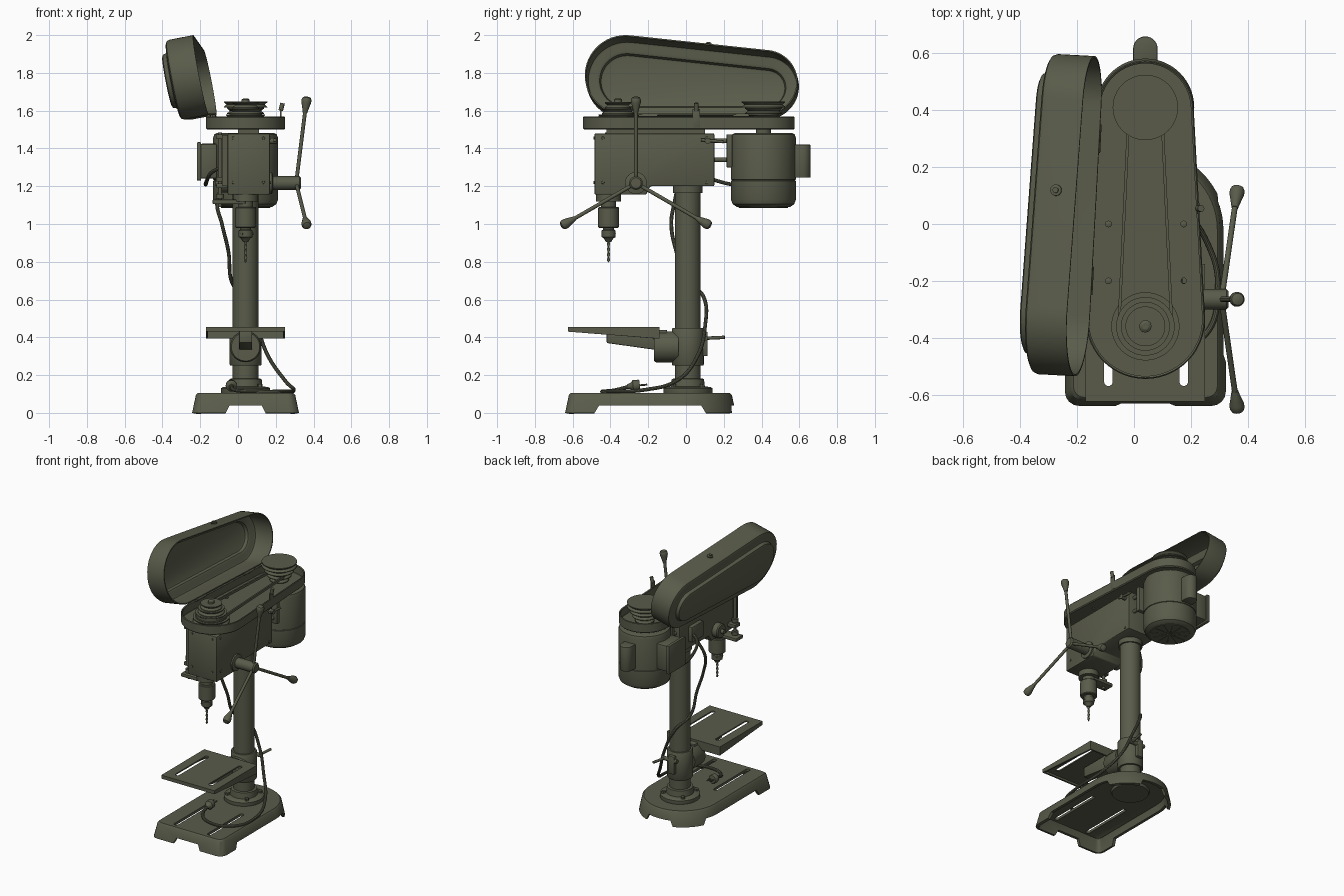
import bpy, bmesh, math
from mathutils import Vector, Matrix
from math import sin, cos, pi, radians

if "Cube" in bpy.data.objects:
    bpy.data.objects.remove(bpy.data.objects["Cube"])

paint = bpy.data.materials.new("olive_grey_paint")
paint.diffuse_color = (0.10, 0.105, 0.068, 1)
paint.use_nodes = True
paint.node_tree.nodes["Principled BSDF"].inputs["Base Color"].default_value = paint.diffuse_color
CX = 0.04  # column and spindle axis


def modify(o, kind, **kw):
    m = o.modifiers.new(kind, kind)
    for k, v in kw.items():
        setattr(m, k, v)
    bpy.context.view_layer.objects.active = o
    bpy.ops.object.modifier_apply(modifier=m.name)


def loft(name, rings, cap0=True, cap1=True, solid=0, bevel=0):
    n, bm = len(rings[0]), bmesh.new()
    vs = [[bm.verts.new(p) for p in r] for r in rings]
    for a, b in zip(vs, vs[1:]):
        for i in range(n):
            j = (i + 1) % n
            bm.faces.new((a[i], a[j], b[j], b[i]))
    if cap0:
        bm.faces.new(vs[0][::-1])
    if cap1:
        bm.faces.new(vs[-1])
    if not solid:
        bmesh.ops.recalc_face_normals(bm, faces=bm.faces)
    me = bpy.data.meshes.new(name)
    bm.to_mesh(me)
    bm.free()
    me.materials.append(paint)
    o = bpy.data.objects.new(name, me)
    bpy.context.collection.objects.link(o)
    if solid:
        modify(o, 'SOLIDIFY', thickness=solid, offset=-1)
    if bevel:
        modify(o, 'BEVEL', width=bevel, segments=2)
    return o


def circle(r, z, n):
    return [(r * cos(2 * pi * i / n), r * sin(2 * pi * i / n), z) for i in range(n)]


def lathe(name, prof, loc, axis=(0, 0, 1), n=40):
    o = loft(name, [circle(r, z, n) for r, z in prof])
    q = Vector(axis).normalized().to_track_quat('Z', 'Y')
    o.data.transform(Matrix.Translation(loc) @ q.to_matrix().to_4x4())
    return o


def rod(name, a, b, r, n=16):
    d = Vector(b) - Vector(a)
    return lathe(name, [(r, 0), (r, d.length)], a, d, n)


def box(name, lo, hi, bevel=0.0):
    (x, y, z), (X, Y, Z) = lo, hi
    return loft(name, [[(x, y, h), (X, y, h), (X, Y, h), (x, Y, h)] for h in (z, Z)], bevel=bevel)


def prism(name, pts, x0, x1, bevel=0.0):
    return loft(name, [[(x, y, z) for y, z in pts] for x in (x0, x1)], bevel=bevel)


def cut(o, cutter):
    cutter.hide_render = True
    modify(o, 'BOOLEAN', object=cutter, operation='DIFFERENCE', solver='EXACT')
    bpy.data.objects.remove(cutter)


def slot(o, x, y0, y1, r, z0, z1):
    pts = [(x + r * cos(t), (y1 if t < pi else y0) + r * sin(t))
           for t in [pi * i / 8 for i in range(9)] + [pi * (1.001 + i / 8) for i in range(9)]]
    cut(o, loft("slot_cutter", [[(a, b, z) for a, b in pts] for z in (z0, z1)]))


def tube(name, pts, r):
    cu = bpy.data.curves.new(name, 'CURVE')
    cu.dimensions, cu.bevel_depth, cu.bevel_resolution, cu.use_fill_caps = '3D', r, 3, True
    s = cu.splines.new('BEZIER')
    s.bezier_points.add(len(pts) - 1)
    for p, co in zip(s.bezier_points, pts):
        p.co, p.handle_left_type, p.handle_right_type = co, 'AUTO', 'AUTO'
    o = bpy.data.objects.new(name, cu)
    bpy.context.collection.objects.link(o)
    cu.materials.append(paint)
    bpy.ops.object.select_all(action='DESELECT')
    o.select_set(True)
    bpy.context.view_layer.objects.active = o
    bpy.ops.object.convert(target='MESH')


# Base: hollow casting with a round back, leg gaps and slots
def base_ring(d, z):
    R, yf, c = 0.283 - d, -0.64 + d, 0.05 - d * 0.4
    p = [(CX + R * cos(pi * i / 32), -0.02 + R * sin(pi * i / 32), z) for i in range(33)]
    p += [(CX - R + c - c * cos(t), yf + c - c * sin(t), z) for t in [pi / 8 * i for i in range(5)]]
    p += [(CX + R - c + c * sin(t), yf + c - c * cos(t), z) for t in [pi / 8 * i for i in range(5)]]
    return p

base = loft("base", [base_ring(0, 0), base_ring(0.02, 0.095), base_ring(0.03, 0.105)], cap0=False, solid=0.02)
cut(base, prism("side_gap", [(-0.49, -0.01), (0.11, -0.01), (0.08, 0.04), (-0.46, 0.04)], -0.5, 0.5))
cut(base, loft("front_gap", [[(x, y, z) for x, z in ((-0.07, -0.01), (0.15, -0.01), (0.125, 0.04), (-0.045, 0.04))]
                             for y in (-0.8, 0.5)]))
for x in (-0.09, 0.175):
    slot(base, x, -0.57, -0.21, 0.015, 0.05, 0.2)

# Column with flange and bolts
COL = (CX, 0.01, 0)
lathe("column", [(0.068, 0.08), (0.068, 1.22)], COL)
lathe("column_collar", [(0.078, 1.165), (0.078, 1.205)], COL)
lathe("column_flange", [(0.12, 0.07), (0.13, 0.1), (0.13, 0.13), (0.12, 0.137), (0.09, 0.14),
                        (0.085, 0.18), (0.07, 0.182)], COL)
for a in range(4):
    t = pi / 4 + a * pi / 2
    lathe("flange_bolt", [(0.014, 0.13), (0.014, 0.152)], (CX + 0.108 * cos(t), 0.01 + 0.108 * sin(t), 0), n=6)

# Table with slots, arm and sleeve
def table_ring(zf, zb):
    return [(-0.17, -0.625, zf), (0.25, -0.625, zf), (0.25, -0.14, zb), (-0.17, -0.14, zb)]

table = loft("table", [table_ring(0.43, 0.393), table_ring(0.455, 0.455)], cap0=False, solid=0.016)
for x in (-0.09, 0.175):
    slot(table, x, -0.555, -0.23, 0.015, 0.3, 0.6)
prism("table_arm", [(-0.42, 0.44), (-0.42, 0.37), (-0.17, 0.335), (-0.1, 0.335), (-0.1, 0.44)], 0.005, 0.075, 0.006)
lathe("table_pivot", [(0.075, 0), (0.082, 0.01), (0.082, 0.13)], (CX, -0.17, 0.35), (0, 1, 0))
lathe("table_sleeve", [(0.08, 0.25), (0.084, 0.256), (0.084, 0.444), (0.08, 0.45)], COL)
box("sleeve_clamp", (0.015, 0.07, 0.30), (0.065, 0.115, 0.43), 0.008)
rod("clamp_screw", (0.0, 0.1, 0.395), (0.12, 0.1, 0.395), 0.014)
rod("clamp_lever", (0.10, 0.1, 0.395), (0.115, 0.205, 0.4), 0.009)

# Head casting
HX0, HX1 = -0.055, 0.17
prism("head", [(-0.485, 1.48), (0.15, 1.48), (0.15, 1.2), (-0.19, 1.2), (-0.21, 1.155), (-0.485, 1.155)], HX0, HX1, 0.008)
box("head_spacer", (0.0, -0.42, 1.475), (0.11, 0.1, 1.505))
for z in (1.22, 1.455):
    for x in (-0.025, 0.135):
        lathe("front_screw", [(0.008, 0), (0.007, 0.006)], (x, -0.484, z), (0, -1, 0), 12)
    for y in (-0.44, 0.11):
        lathe("side_screw", [(0.008, 0), (0.007, 0.006)], (HX1 - 0.001, y, z), (1, 0, 0), 12)

# Feed hub, spring cap and three handles
HUB = Vector((0, -0.265, 1.217))
lathe("feed_hub", [(0.058, 0.16), (0.058, 0.18), (0.036, 0.185), (0.036, 0.325), (0.028, 0.333)], HUB, (1, 0, 0))
lathe("spring_cap", [(0.05, 0.05), (0.05, 0.09), (0.044, 0.097), (0.015, 0.098), (0.015, 0.12)], HUB, (-1, 0, 0))
for k in range(3):
    t = pi / 2 + k * 2 * pi / 3
    d = Vector((0.125, cos(t), sin(t)))
    a = HUB + Vector((0.308, 0, 0))
    lathe("feed_handle", [(0.01, 0), (0.01, 0.38)], a, d, 16)
    lathe("handle_grip", [(0.012, 0.375), (0.014, 0.385), (0.026, 0.43), (0.026, 0.445), (0.021, 0.456), (0.008, 0.461)], a, d, 20)

# Quill, chuck and twisted drill
SP = (CX, -0.41, 0)
lathe("quill_collar", [(0.066, 1.118), (0.066, 1.16)], SP)
lathe("quill", [(0.04, 1.05), (0.04, 1.13)], SP)
lathe("quill_sleeve", [(0.05, 0.98), (0.055, 0.985), (0.055, 1.085), (0.05, 1.09)], SP)
lathe("chuck", [(0.014, 0.905), (0.026, 0.925), (0.036, 0.93), (0.037, 0.965), (0.03, 0.97), (0.03, 0.985)], SP)
for k in range(3):
    t = 2 * pi * k / 3
    lathe("chuck_key_hole", [(0.006, 0), (0.006, 0.006)], (CX + 0.035 * cos(t), -0.41 + 0.035 * sin(t), 0.948), (cos(t), sin(t), 0), 8)
rings = []
for i in range(31):
    z, a, s = 0.796 + 0.004 * i, i * 0.45, min(1, 0.1 + i * 0.45)
    rings.append([(CX + s * (0.009 * cos(t) * cos(a) - 0.0045 * sin(t) * sin(a)),
                   -0.41 + s * (0.009 * cos(t) * sin(a) + 0.0045 * sin(t) * cos(a)), z)
                  for t in [2 * pi * j / 10 for j in range(10)]])
loft("drill_bit", rings)

# Depth stop on the left of the head
box("depth_arm", (-0.135, -0.455, 1.105), (0.04, -0.375, 1.13), 0.006)
rod("depth_rod", (-0.095, -0.42, 1.09), (-0.095, -0.42, 1.485), 0.01)
for z in (1.19, 1.45):
    box("depth_bracket", (-0.115, -0.45, z), (-0.05, -0.39, z + 0.025), 0.004)
for z in (1.135, 1.225):
    lathe("depth_nut", [(0.022, z), (0.022, z + 0.025)], (-0.095, -0.42, 0), n=12)
box("depth_scale", (-0.085, -0.465, 1.2), (-0.055, -0.455, 1.47))

# Motor, its boxes and its mount
MO = (CX, 0.41, 0)
lathe("motor", [(0.12, 1.087), (0.14, 1.09), (0.163, 1.105), (0.172, 1.13), (0.172, 1.228), (0.168, 1.23), (0.168, 1.234),
                (0.172, 1.236), (0.172, 1.455), (0.165, 1.475), (0.15, 1.482), (0.04, 1.483), (0.04, 1.505)], MO, n=56)
for r in (0.03, 0.06, 0.09, 0.12):
    lathe("vent_ring", [(r, 1.085), (r + 0.01, 1.085), (r + 0.01, 1.092), (r, 1.092)], MO)
for k in range(6):
    t = pi * k / 6
    rod("vent_bar", (CX - 0.12 * cos(t), 0.41 - 0.12 * sin(t), 1.087), (CX + 0.12 * cos(t), 0.41 + 0.12 * sin(t), 1.087), 0.004, 6)
cap = [(CX + 0.043 * cos(t), 0.617 + 0.043 * sin(t)) for t in [pi * i / 14 for i in range(15)]] + [(CX - 0.043, 0.55), (CX + 0.043, 0.55)]
loft("capacitor_cover", [[(x, y, z) for x, y in cap] for z in (1.245, 1.42)], bevel=0.005)
box("junction_box", (-0.20, 0.325, 1.24), (-0.11, 0.495, 1.425), 0.01)
box("junction_lid", (-0.218, 0.315, 1.23), (-0.195, 0.505, 1.433), 0.006)
box("motor_plate", (-0.06, 0.215, 1.30), (0.16, 0.245, 1.475), 0.004)
for x in (-0.02, 0.125):
    for z in (1.34, 1.44):
        rod("mount_rod", (x, 0.13, z), (x, 0.23, z), 0.012)
rod("mount_lock", (0.15, 0.115, 1.44), (0.205, 0.115, 1.44), 0.016)
rod("mount_lock_lever", (0.195, 0.08, 1.445), (0.195, 0.20, 1.435), 0.008)


# Pulley tray: tapered capsule outline
def capsule(d, z, R=0.21, r=0.17):
    F, B, al = -0.335, 0.405, math.asin((R - r) / 0.74)
    p = [(CX + (r - d) * cos(t), B + (r - d) * sin(t), z) for t in [al + (pi - 2 * al) * i / 28 for i in range(29)]]
    return p + [(CX + (R - d) * cos(t), F + (R - d) * sin(t), z) for t in [pi - al + (pi + 2 * al) * i / 28 for i in range(29)]]

tray = loft("pulley_tray", [capsule(0.006, 1.5), capsule(0, 1.506), capsule(0, 1.565), capsule(0.004, 1.57)], cap1=False, solid=0.008)
slot(tray, 0.175, -0.201, -0.199, 0.009, 1.45, 1.54)
for x, y in ((-0.09, 0), (0.175, 0), (-0.09, -0.2)):
    lathe("tray_bolt", [(0.012, 1.505), (0.012, 1.517), (0.008, 1.519)], (x, y, 0), n=12)
box("tray_latch", (0.222, 0.035, 1.51), (0.23, 0.075, 1.61), 0.002)
rod("latch_hook", (0.226, 0.055, 1.60), (0.236, 0.055, 1.64), 0.012, 12)


# Stepped pulleys and belt
def steps(radii, z, h):
    out = [(0.02, z)]
    for r in radii:
        out += [(r, z), (r, z + h * 0.15), (r - 0.014, z + h * 0.5), (r, z + h * 0.85), (r, z + h)]
        z += h
    return out + [(0.02, z)]

lathe("spindle_pulley", steps([0.12, 0.103, 0.086, 0.07], 1.515, 0.0325), (CX, -0.36, 0), n=48)
lathe("spindle_nut", [(0.022, 1.63), (0.022, 1.658), (0.012, 1.665)], (CX, -0.36, 0), n=12)
lathe("motor_pulley", steps([0.062, 0.08, 0.097, 0.115], 1.515, 0.0335), (CX, 0.41, 0), n=48)
def belt_ring(d, z):
    return [(x, (y + 0.335) / 0.74 * 0.77 - 0.36, z) for x, y, z in capsule(d, z, 0.098, 0.062)]
loft("drive_belt", [belt_ring(0, 1.555), belt_ring(0, 1.573), belt_ring(0.01, 1.573), belt_ring(0.01, 1.555),
                    belt_ring(0, 1.555)], False, False)

# Open cover swung about the left edge of the tray
al = math.asin(0.04 / 0.74)
hinge = Vector((CX - 0.215 * cos(al), -0.335 + 0.215 * sin(al), 0))
swing = (Matrix.Translation(hinge + Vector((0.02, 0, 1.578))) @ Matrix.Rotation(radians(-101), 4, Vector((sin(al), cos(al), 0)))
         @ Matrix.Translation(-hinge))
cover = loft("pulley_cover", [capsule(d, z, 0.215, 0.175) for d, z in (
    (0, 0), (0, 0.13), (0.006, 0.145), (0.02, 0.152), (0.055, 0.152), (0.065, 0.157), (0.072, 0.178), (0.085, 0.184))],
    cap0=False, solid=0.007)
catch = lathe("cover_catch", [(0.02, 0), (0.02, 0.008), (0.01, 0.01), (0.01, 0.016)], (CX + 0.197, 0.09, 0.07), (1, 0, 0), 16)
for o in (cover, catch):
    o.data.transform(swing)
for y in (-0.2, 0.3):
    x = hinge.x + 0.012 + (y - hinge.y) * math.tan(al)
    rod("cover_hinge", (x, y - 0.05, 1.57), (x + 0.005, y + 0.05, 1.57), 0.01, 12)

# Power cord, motor lead and plug
tube("power_cord", [(-0.05, -0.03, 1.25), (-0.11, -0.06, 1.12), (-0.085, -0.078, 1.0), (-0.05, -0.05, 0.85),
                    (-0.035, 0.0, 0.7), (0.02, 0.09, 0.62), (0.1, 0.1, 0.45), (0.16, 0.06, 0.3), (0.25, -0.05, 0.17),
                    (0.295, -0.22, 0.122), (0.24, -0.4, 0.114), (0.08, -0.44, 0.114), (-0.02, -0.37, 0.122), (-0.035, -0.3, 0.14)], 0.01)
tube("motor_lead", [(-0.16, 0.4, 1.245), (-0.17, 0.3, 1.21), (-0.165, 0.16, 1.23), (-0.13, 0.06, 1.28), (-0.05, 0.02, 1.31)], 0.01)
lathe("cord_plug", [(0.012, 0), (0.018, 0.02), (0.03, 0.03), (0.03, 0.06), (0.026, 0.066)], (-0.035, -0.31, 0.14), (0, 1, 0.1), 20)
for x in (-0.047, -0.023):
    rod("plug_pin", (x, -0.245, 0.146), (x, -0.205, 0.15), 0.005, 8)
box("switch_box", (-0.085, -0.08, 1.25), (-0.05, 0.05, 1.36), 0.006)

bpy.ops.object.select_all(action='SELECT')
bpy.ops.object.shade_smooth_by_angle(angle=radians(35))
